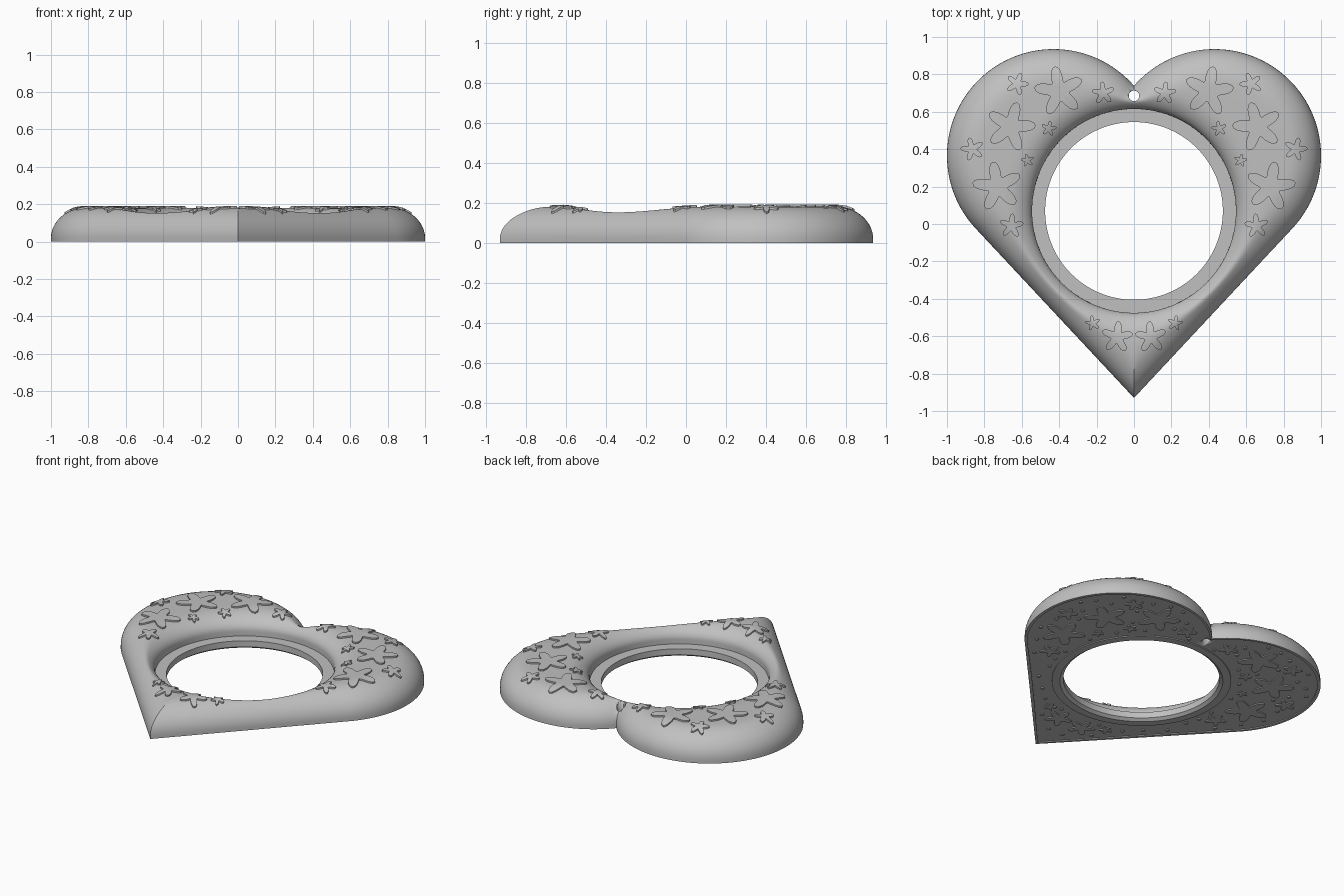
import bpy, bmesh, math, random
from mathutils import Vector

if "Cube" in bpy.data.objects:
    bpy.data.objects.remove(bpy.data.objects["Cube"])

grey = bpy.data.materials.new("plain_grey")
grey.use_nodes = True
COLOUR = (0.53, 0.53, 0.53, 1)
grey.diffuse_color = COLOUR
grey.node_tree.nodes["Principled BSDF"].inputs["Base Color"].default_value = COLOUR

# Heart layout: two round lobes joined by straight tangents to the tip
LOBE, R = Vector((0.43, 0.365)), 0.57
TIP, NOTCH = Vector((0, -0.93)), Vector((0, 0.739))
to_lobe = LOBE - TIP
side_angle = math.atan2(to_lobe.y, to_lobe.x) - math.asin(R / to_lobe.length)
SIDE = Vector((math.cos(side_angle), math.sin(side_angle)))
OUT = Vector((SIDE.y, -SIDE.x))
NOTCH_ANGLE = math.atan2(NOTCH.y - LOBE.y, NOTCH.x - LOBE.x)
CENTRE = Vector((0, 0.07))
HOLE, LIP = 0.475, 0.545
FLOOR = 0.006


def inside(p):
    q = Vector((abs(p.x), p.y)) - LOBE
    return q.length < R or (p.y < 0.6 and q.dot(SIDE) < 0 and q.dot(OUT) < R)


def edge_distance(p):
    p = Vector((abs(p.x), p.y))
    q = p - LOBE
    if side_angle - math.pi / 2 <= math.atan2(q.y, q.x) <= NOTCH_ANGLE:
        return max(0, R - q.length)
    return max(0, min(R - q.dot(OUT), (p - NOTCH).length))


def quarter_round(t):
    t = min(max(t, 0), 1)
    return math.sqrt(1 - (1 - t) ** 2)


def height(p):
    """Height of the padded top, rounded down to the rim and to the opening."""
    a = 0.02 + 0.165 * quarter_round(edge_distance(p) / 0.2)
    b = 0.085 + 0.1 * quarter_round(((p - CENTRE).length - LIP) / 0.17)
    k = 0.015
    blend = max(k - abs(a - b), 0) / k
    return min(a, b) - blend * blend * k / 4


def outline_radius(direction):
    low, high = LIP, 1.5
    for _ in range(30):
        mid = (low + high) / 2
        if inside(CENTRE + direction * mid):
            low = mid
        else:
            high = mid
    return low


def finish(bm, name, angle=30):
    bmesh.ops.recalc_face_normals(bm, faces=bm.faces)
    mesh = bpy.data.meshes.new(name)
    bm.to_mesh(mesh)
    bm.free()
    mesh.materials.append(grey)
    obj = bpy.data.objects.new(name, mesh)
    bpy.context.collection.objects.link(obj)
    bpy.ops.object.select_all(action="DESELECT")
    obj.select_set(True)
    bpy.context.view_layer.objects.active = obj
    bpy.ops.object.shade_smooth_by_angle(angle=math.radians(angle))
    return obj


def bridge(bm, a, b):
    for i in range(len(a)):
        j = (i + 1) % len(a)
        bm.faces.new((a[i], a[j], b[j], b[i]))


# Heart body: one closed cross-section swept around the opening
SEGMENTS, STEPS = 288, 28
bm = bmesh.new()
sections = []
for i in range(SEGMENTS):
    t = math.tau * i / SEGMENTS
    direction = Vector((math.cos(t), math.sin(t)))
    rim = outline_radius(direction)
    profile = []
    for s in range(STEPS + 1):
        r = LIP + (rim - LIP) * (1 - math.cos(math.pi * s / STEPS)) / 2
        profile.append((r, height(CENTRE + direction * r)))
    inner_rim = rim - 0.02
    profile += [(rim, 0), (inner_rim, 0), (inner_rim, FLOOR), (LIP, FLOOR),
                (LIP, 0), (HOLE + 0.02, 0), (HOLE, 0.015), (HOLE, 0.055), (LIP, 0.055)]
    sections.append([bm.verts.new((*(CENTRE + direction * r), z)) for r, z in profile])
for i in range(SEGMENTS):
    bridge(bm, sections[i], sections[(i + 1) % SEGMENTS])
body = finish(bm, "heart_body")

# Hanging hole through the neck below the notch
bm = bmesh.new()
bmesh.ops.create_cone(bm, cap_ends=True, segments=32, radius1=0.028, radius2=0.028, depth=1)
bmesh.ops.translate(bm, verts=bm.verts, vec=(0, 0.685, 0))
cutter = finish(bm, "hanging_hole_cutter")
cutter.hide_render = True
cutter.hide_viewport = True
cut = body.modifiers.new("hanging_hole", "BOOLEAN")
cut.object = cutter
cut.solver = "EXACT"

# Flowers: x, y, petal reach, direction of one petal in degrees
FLOWERS = [
    (0.40, 0.71, 0.135, 80), (0.66, 0.52, 0.135, 105), (0.73, 0.20, 0.135, 80),
    (0.625, 0.75, 0.062, 110), (0.165, 0.70, 0.062, 85), (0.455, 0.51, 0.042, 100),
    (0.57, 0.34, 0.036, 80), (0.865, 0.40, 0.064, 75), (0.655, -0.01, 0.066, 95),
    (0.22, -0.53, 0.042, 80), (0.09, -0.605, 0.086, 95),
]


def flower(bm, x, y, reach, turn, top, base):
    """Five-petalled solid; top and base give the heights at a point."""
    centre = Vector((x, y))
    count = 50

    def ring(scale, level):
        verts = []
        for i in range(count):
            t = math.tau * i / count
            r = scale * reach * (0.7 + 0.3 * math.cos(5 * t))
            a = t + math.radians(turn)
            p = centre + Vector((math.cos(a), math.sin(a))) * r
            verts.append(bm.verts.new((*p, level(p))))
        return verts

    rings = [ring(s, top) for s in (0.35, 0.7, 1)] + [ring(s, base) for s in (1, 0.7, 0.35)]
    for a, b in zip(rings, rings[1:]):
        bridge(bm, a, b)
    bm.faces.new(rings[0])
    bm.faces.new(rings[-1])


top_bm, bottom_bm = bmesh.new(), bmesh.new()
for x, y, reach, turn in FLOWERS:
    for side in (1, -1):
        angle = turn if side > 0 else 180 - turn
        flower(top_bm, side * x, y, reach, angle,
               lambda p: height(p) + 0.01, lambda p: height(p) - 0.02)
        flower(bottom_bm, side * x, y, reach, angle,
               lambda p: FLOOR + 0.004, lambda p: 0)
finish(top_bm, "top_flowers")
finish(bottom_bm, "underside_flowers")

# Small studs scattered between the underside flowers
random.seed(4)
bm = bmesh.new()
studs = []
for _ in range(900):
    p = Vector((random.uniform(0.03, 0.97), random.uniform(-0.8, 0.9)))
    clear = all((p - Vector(f[:2])).length > f[2] + 0.02 for f in FLOWERS)
    apart = all((p - s).length > 0.09 for s in studs)
    if (clear and apart and inside(p) and edge_distance(p) > 0.05
            and (p - CENTRE).length > LIP + 0.03 and (p - Vector((0, 0.685))).length > 0.06):
        studs.append(p)
for p in studs:
    for side in (1, -1):
        made = bmesh.ops.create_cone(bm, cap_ends=True, segments=12, radius1=0.012,
                                     radius2=0.012, depth=0.009)
        bmesh.ops.translate(bm, verts=made["verts"], vec=(side * p.x, p.y, 0.0045))
finish(bm, "underside_studs")
